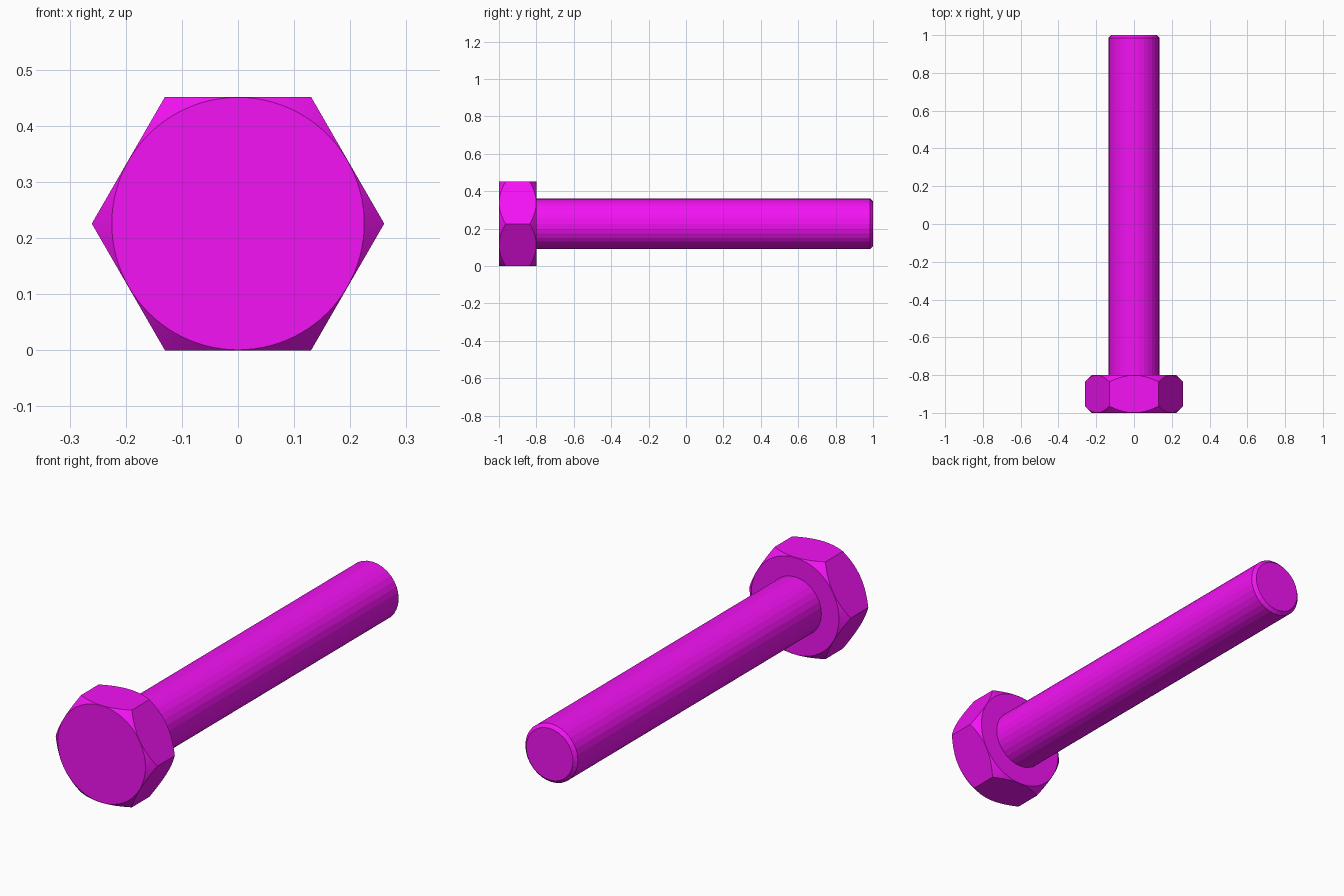
import bpy, bmesh
from math import sin, cos, pi, radians

if "Cube" in bpy.data.objects:
    bpy.data.objects.remove(bpy.data.objects["Cube"])

APOTHEM = 0.2257            # half the width across the flats
CIRCLE = 0.225              # chamfer circle on the head ends
SHAFT_R = 0.135

mat = bpy.data.materials.new("magenta")
mat.diffuse_color = (0.9, 0.006, 0.9, 1)
mat.use_nodes = True
mat.node_tree.nodes["Principled BSDF"].inputs["Base Color"].default_value = mat.diffuse_color


def ring_solid(name, sides, rings):
    """Capped solid along y; each ring maps an angle to (radius, y)."""
    bm = bmesh.new()
    loops = []
    for ring in rings:
        loop = []
        for i in range(sides):
            a = 2 * pi * i / sides
            r, y = ring(a)
            loop.append(bm.verts.new((r * cos(a), y, APOTHEM + r * sin(a))))
        loops.append(loop)
    for lo, hi in zip(loops, loops[1:]):
        for i in range(sides):
            j = (i + 1) % sides
            bm.faces.new((lo[i], lo[j], hi[j], hi[i]))
    bm.faces.new(loops[0])
    bm.faces.new(loops[-1])
    bmesh.ops.recalc_face_normals(bm, faces=bm.faces)
    # Merge the coplanar strips of each flat
    bmesh.ops.dissolve_limit(bm, angle_limit=radians(0.5),
                             verts=bm.verts, edges=bm.edges)
    mesh = bpy.data.meshes.new(name)
    bm.to_mesh(mesh)
    bm.free()
    mesh.materials.append(mat)
    obj = bpy.data.objects.new(name, mesh)
    bpy.context.collection.objects.link(obj)
    return obj


def hex_r(a):
    # Hexagon with corners on the x axis
    return APOTHEM / cos(a % (pi / 3) - pi / 6)


# Hex head, chamfered by a 45 degree cone at both ends
head = ring_solid("bolt_head", 96, [
    lambda a: (CIRCLE, -1.0),
    lambda a: (hex_r(a), -1.0 + hex_r(a) - CIRCLE),
    lambda a: (hex_r(a), -0.8 - hex_r(a) + CIRCLE),
    lambda a: (CIRCLE, -0.8),
])
bpy.context.view_layer.objects.active = head
head.select_set(True)
bpy.ops.object.shade_smooth_by_angle(angle=radians(20))

# Faceted round shank with a small tip chamfer
ring_solid("bolt_shank", 32, [
    lambda a: (SHAFT_R, -0.81),
    lambda a: (SHAFT_R, 0.985),
    lambda a: (SHAFT_R - 0.015, 1.0),
])
